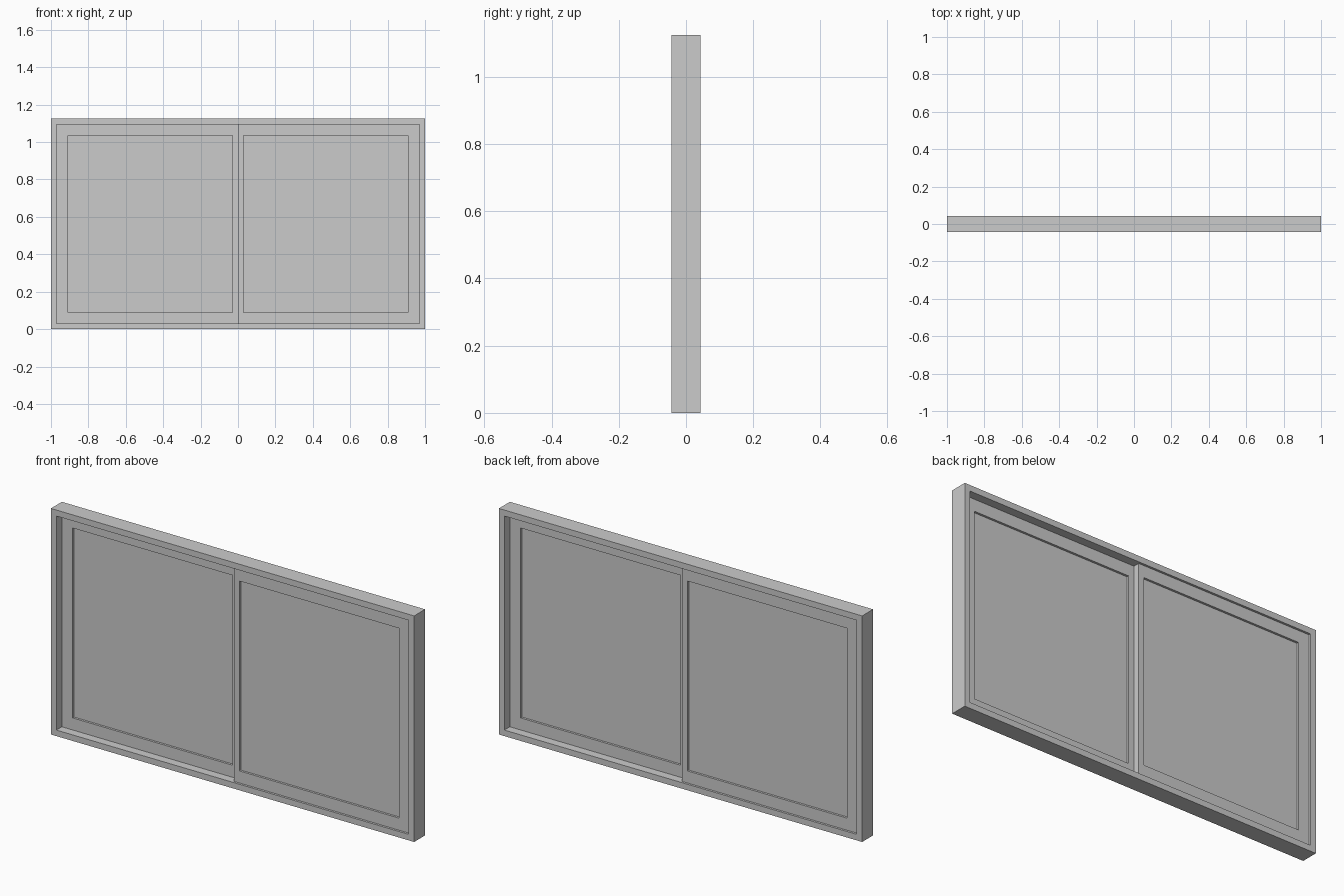
import bpy, bmesh

if "Cube" in bpy.data.objects:
    bpy.data.objects.remove(bpy.data.objects["Cube"])

H = 1.125      # overall height
D = 0.043      # half depth of the outer frame


def finish(name, bm):
    bmesh.ops.recalc_face_normals(bm, faces=bm.faces)
    me = bpy.data.meshes.new(name)
    bm.to_mesh(me)
    bm.free()
    ob = bpy.data.objects.new(name, me)
    bpy.context.collection.objects.link(ob)
    return ob


def rect(bm, r, y):
    x0, x1, z0, z1 = r
    return [bm.verts.new((x, y, z)) for x, z in ((x0, z0), (x1, z0), (x1, z1), (x0, z1))]


def ring(name, outer, inner, y0, y1):
    """Mitred rectangular frame between two rectangles."""
    bm = bmesh.new()
    loops = [rect(bm, outer, y0), rect(bm, outer, y1), rect(bm, inner, y1), rect(bm, inner, y0)]
    for a, b in zip(loops, loops[1:] + loops[:1]):
        for i in range(4):
            j = (i + 1) % 4
            bm.faces.new((a[i], a[j], b[j], b[i]))
    return finish(name, bm)


def panel(name, r, y0, y1):
    bm = bmesh.new()
    a, b = rect(bm, r, y0), rect(bm, r, y1)
    bm.faces.new(a)
    bm.faces.new(b)
    for i in range(4):
        j = (i + 1) % 4
        bm.faces.new((a[i], a[j], b[j], b[i]))
    return finish(name, bm)


# Outer frame
ring("outer_frame", (-1, 1, 0, H), (-0.97, 0.97, 0.03, H - 0.03), -D, D)

# Two sliding sashes: right one in the front track, left one in the back track
for side, x0, x1, g0, g1, y0 in (("right", 0.0, 0.97, 0.03, 0.91, -0.032),
                                 ("left", -0.97, 0.0, -0.91, -0.03, 0.0)):
    pane = (g0, g1, 0.09, H - 0.09)
    ring(side + "_sash", (x0, x1, 0.03, H - 0.03), pane, y0, y0 + 0.032)
    panel(side + "_glass", pane, y0 + 0.011, y0 + 0.021)
